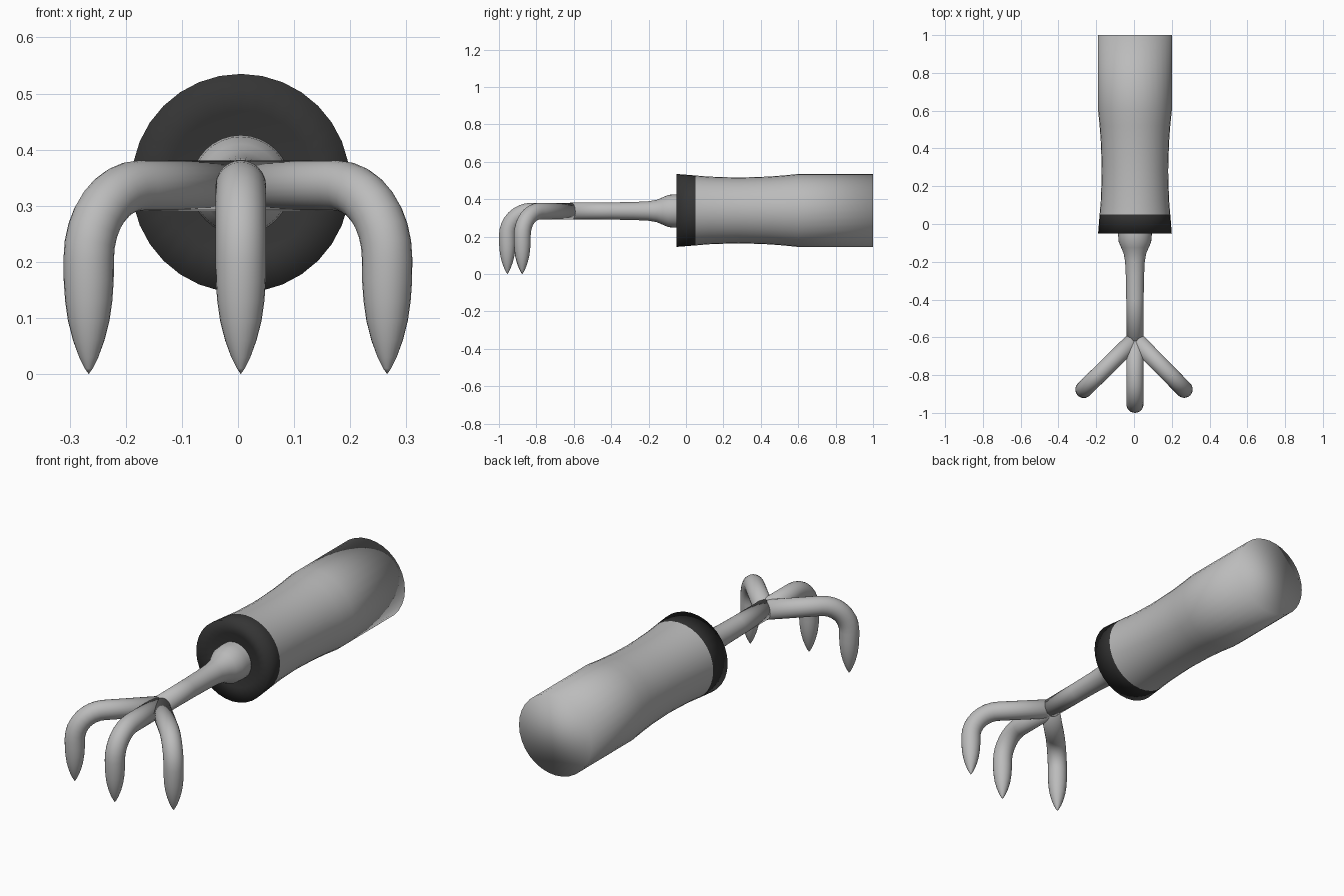
import bpy, bmesh
from math import sin, cos, pi, radians
from mathutils import Vector

cube = bpy.data.objects.get("Cube")
if cube:
    bpy.data.objects.remove(cube, do_unlink=True)


def material(name, value, roughness):
    m = bpy.data.materials.new(name)
    m.use_nodes = True
    colour = (value, value, value, 1)
    m.diffuse_color = colour
    bsdf = m.node_tree.nodes["Principled BSDF"]
    bsdf.inputs["Base Color"].default_value = colour
    bsdf.inputs["Roughness"].default_value = roughness
    return m


GREY = material("light grey", 0.5, 0.5)
BLACK = material("charcoal", 0.035, 0.6)
AXIS_X = 0.005
UP = Vector((0, 0, 1))


def sweep(name, mat, stations, origin, heading, sides=32, cap_start=False, cap_end=False):
    """Round tube; each station is (distance, height, radius, downward tilt)."""
    forward = Vector((sin(heading), cos(heading), 0))
    side = forward.cross(UP)
    bm = bmesh.new()
    rings = []
    for dist, height, radius, tilt in stations:
        centre = Vector(origin) + forward * dist + UP * height
        normal = UP * cos(tilt) + forward * sin(tilt)
        if radius == 0:
            rings.append([bm.verts.new(centre)])
            continue
        rings.append([bm.verts.new(centre + (side * cos(a) + normal * sin(a)) * radius)
                      for a in (2 * pi * i / sides for i in range(sides))])
    for a, b in zip(rings, rings[1:]):
        for i in range(sides):
            j = (i + 1) % sides
            if len(b) == 1:
                bm.faces.new((a[i], a[j], b[0]))
            else:
                bm.faces.new((a[i], a[j], b[j], b[i]))
    if cap_start:
        bm.faces.new(rings[0][::-1])
    if cap_end:
        bm.faces.new(rings[-1])
    bmesh.ops.recalc_face_normals(bm, faces=bm.faces)
    for f in bm.faces:
        f.smooth = True
    mesh = bpy.data.meshes.new(name)
    bm.to_mesh(mesh)
    bm.free()
    mesh.materials.append(mat)
    obj = bpy.data.objects.new(name, mesh)
    bpy.context.collection.objects.link(obj)
    return obj


def lathe(name, mat, profile, height, **kw):
    """Turned part along the tool axis from (y, radius) pairs."""
    return sweep(name, mat, [(y, 0, r, 0) for y, r in profile],
                 (AXIS_X, 0, height), 0, **kw)


# Waisted grip with a flat butt that shares its shading with the sides
lathe("handle_grip", GREY,
      [(0.05, 0.187), (0.12, 0.181), (0.2, 0.178), (0.28, 0.176), (0.36, 0.178),
       (0.44, 0.181), (0.52, 0.187), (0.6, 0.195), (1.0, 0.195)], 0.34, cap_end=True)

# Dark band with a slightly dished front
lathe("handle_ring", BLACK,
      [(-0.03, 0.06), (-0.035, 0.13), (-0.05, 0.195), (0.05, 0.187)], 0.34)

# Flared collar running into the shaft
lathe("shaft", GREY,
      [(-0.02, 0.089), (-0.06, 0.089), (-0.095, 0.086), (-0.125, 0.073), (-0.155, 0.06),
       (-0.2, 0.052), (-0.28, 0.048), (-0.4, 0.046), (-0.62, 0.045)], 0.337, cap_end=True)


def tine(name, y_start, reach, heading):
    """Straight arm, quarter bend and pointed tip."""
    radius, bend, top = 0.045, 0.13, 0.336
    path = [(0, top, radius, 0)]
    steps = 8
    for i in range(steps + 1):
        a = pi / 2 * i / steps
        path.append((reach - bend + bend * sin(a), top - bend + bend * cos(a), radius, a))
    for z, r in ((0.165, 0.0445), (0.13, 0.042), (0.095, 0.037), (0.06, 0.028),
                 (0.03, 0.017), (0.01, 0.007), (0, 0)):
        path.append((reach, z, r, pi / 2))
    sweep(name, GREY, path, (AXIS_X, y_start, 0), heading, sides=24, cap_start=True)


tine("middle_tine", -0.6, 0.355, pi)
tine("left_tine", -0.61, 0.372, radians(135.5))
tine("right_tine", -0.61, 0.38, radians(-134.5))
